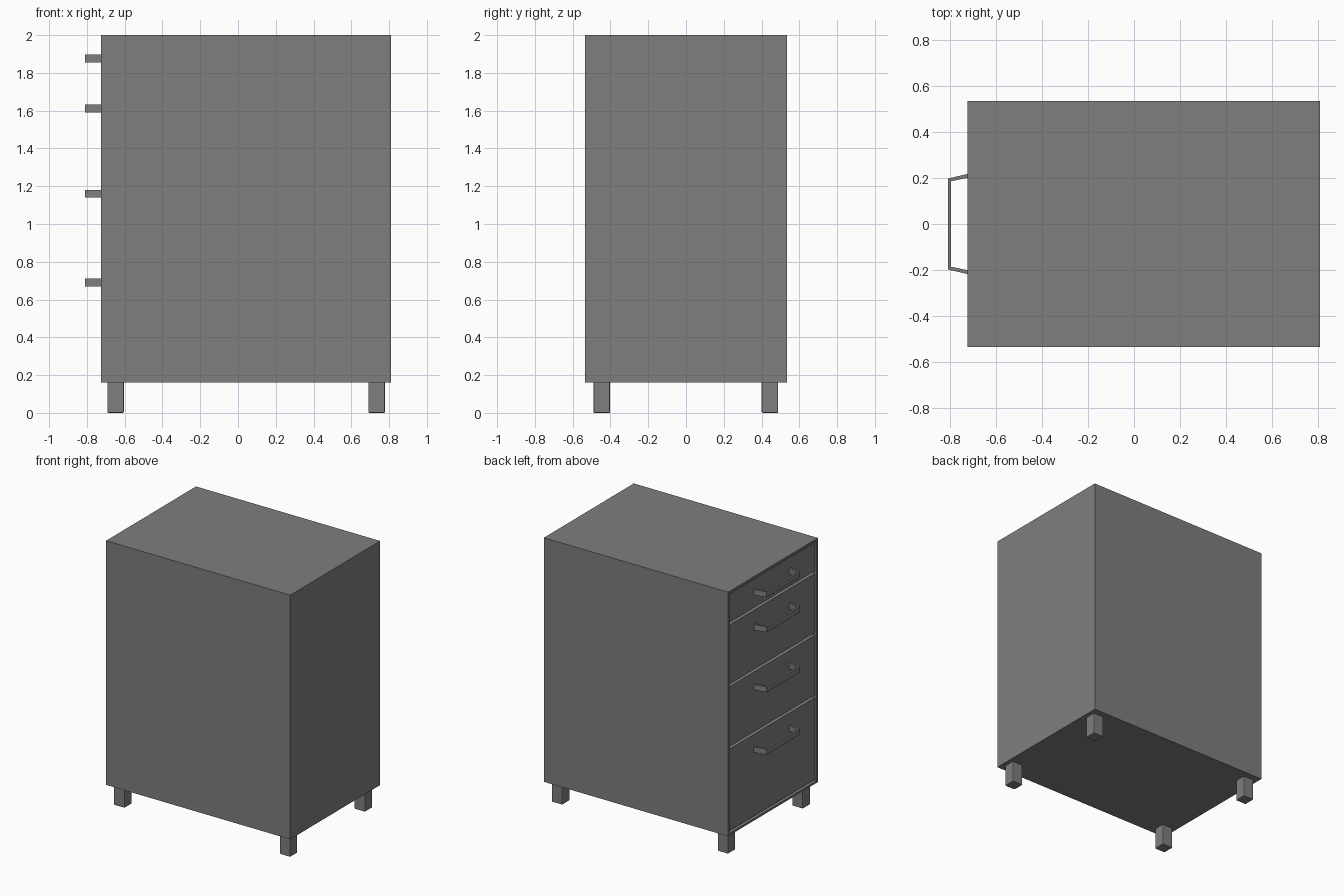
import bpy, bmesh

if "Cube" in bpy.data.objects:
    bpy.data.objects.remove(bpy.data.objects["Cube"])

grey = bpy.data.materials.new("dark grey")
grey.diffuse_color = (0.21, 0.21, 0.21, 1)
grey.use_nodes = True
grey.node_tree.nodes["Principled BSDF"].inputs["Base Color"].default_value = grey.diffuse_color


def finish(name, bm):
    bmesh.ops.recalc_face_normals(bm, faces=bm.faces)
    mesh = bpy.data.meshes.new(name)
    bm.to_mesh(mesh)
    bm.free()
    mesh.materials.append(grey)
    ob = bpy.data.objects.new(name, mesh)
    bpy.context.collection.objects.link(ob)
    return ob


def prism(bm, outline, z0, z1):
    low = bm.faces.new([bm.verts.new((x, y, z0)) for x, y in outline])
    up = bmesh.ops.extrude_face_region(bm, geom=[low])
    for v in up["geom"]:
        if isinstance(v, bmesh.types.BMVert):
            v.co.z = z1


def box(name, x0, x1, y0, y1, z0, z1, bevel=0):
    bm = bmesh.new()
    prism(bm, [(x0, y0), (x1, y0), (x1, y1), (x0, y1)], z0, z1)
    ob = finish(name, bm)
    if bevel:
        m = ob.modifiers.new("soft edges", "BEVEL")
        m.width, m.segments = bevel, 2
    return ob


FRONT, BACK, SIDE = -0.725, 0.81, 0.535

# Carcass panels around a shallow recess for the drawers
T = 0.016
box("carcass_core", FRONT + 0.035, BACK, -SIDE, SIDE, 0.16, 2.0)
for name, y0, y1, z0, z1 in (
        ("side_panel_right", -SIDE, -SIDE + T, 0.16, 2.0),
        ("side_panel_left", SIDE - T, SIDE, 0.16, 2.0),
        ("top_panel", -SIDE + T, SIDE - T, 2.0 - T, 2.0),
        ("bottom_panel", -SIDE + T, SIDE - T, 0.16, 0.16 + T)):
    box(name, FRONT, FRONT + 0.035, y0, y1, z0, z1)

# Drawer fronts, each with a bent bar handle
half = [(FRONT + 0.01, 0.220), (-0.81, 0.198)]
inner = [(-0.796, 0.186), (FRONT + 0.01, 0.203)]
outline = half + [(x, -y) for x, y in reversed(half)]
outline += [(x, -y) for x, y in reversed(inner)] + inner
drawers = [(1.76, 1.975, 1.876), (1.295, 1.74, 1.612),
           (0.825, 1.275, 1.16), (0.19, 0.805, 0.69)]
for i, (z0, z1, zh) in enumerate(drawers, 1):
    box(f"drawer_front_{i}", FRONT + 0.006, FRONT + 0.04,
        -SIDE + 0.024, SIDE - 0.024, z0, z1)
    bm = bmesh.new()
    prism(bm, outline, zh - 0.021, zh + 0.021)
    finish(f"drawer_handle_{i}", bm)

# Four square feet
for xn, x in (("front", -0.648), ("back", 0.734)):
    for yn, y in (("right", -0.446), ("left", 0.444)):
        box(f"foot_{xn}_{yn}", x - 0.044, x + 0.044,
            y - 0.044, y + 0.044, 0, 0.165, 0.006)
